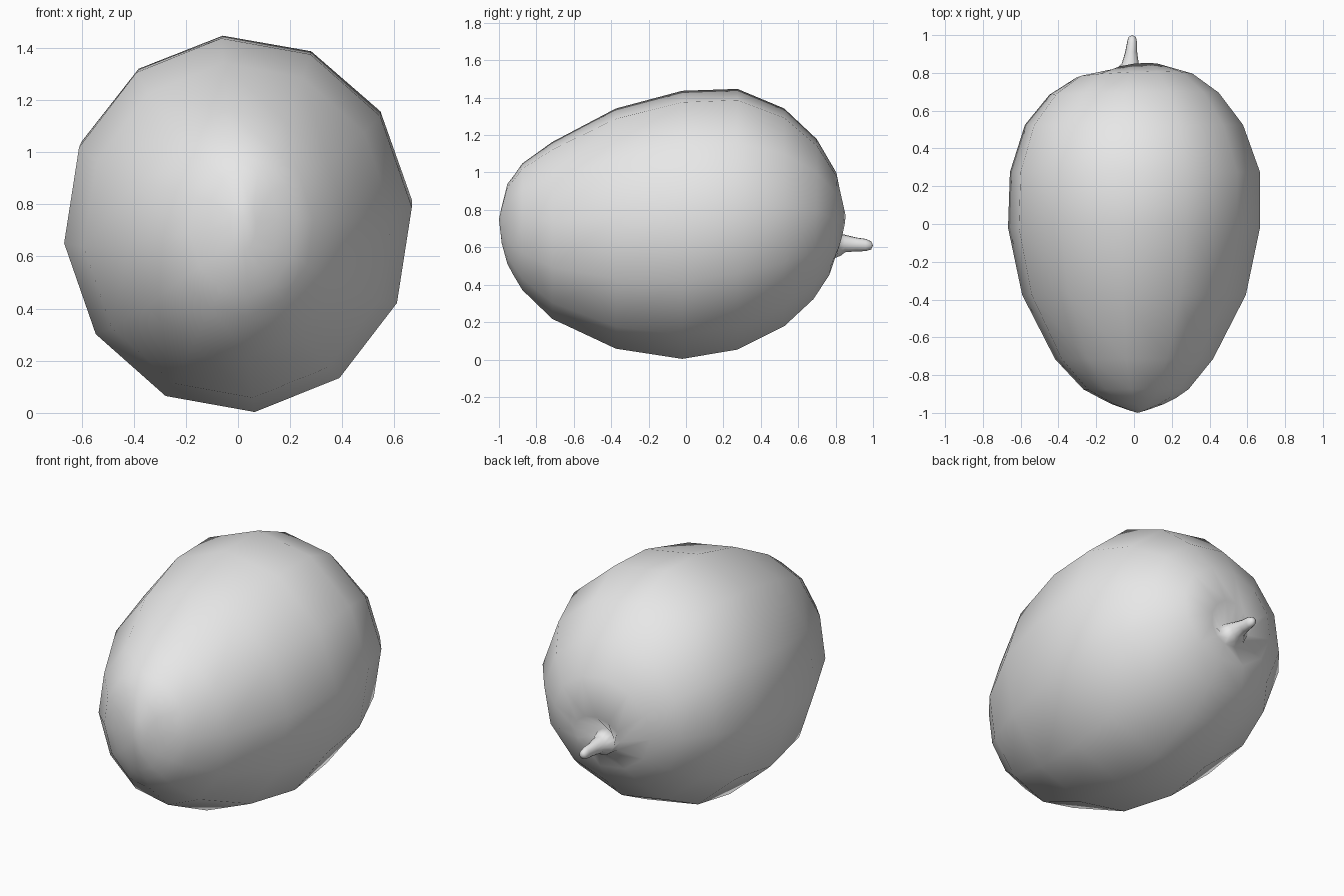
import bpy
import bmesh
from math import cos, sin, radians, tau

default_cube = bpy.data.objects.get("Cube")
if default_cube:
    bpy.data.objects.remove(default_cube, do_unlink=True)

SIDES = 12
TWIST = radians(5.5)

# Cross-sections along the fruit: y, centre x, centre z, radius x, radius z, slant
BODY = [
    (-.985, .02, .72, .05, .10, 0),
    (-.955, .02, .725, .135, .215, 0),
    (-.92, .02, .715, .205, .27, 0),
    (-.875, .01, .71, .28, .34, 0),
    (-.715, 0, .69, .42, .475, 0),
    (-.375, 0, .70, .595, .645, 0),
    (-.02, 0, .72, .67, .72, 0),
    (.275, .005, .75, .665, .70, 0),
    (.525, 0, .76, .58, .585, 0),
    (.69, 0, .75, .45, .43, .01),
    (.785, 0, .725, .31, .275, .02),
]
RIM_AND_DIMPLE = [
    (.82, .01, .66, .14, .12, .03),
    (.80, -.02, .62, .075, .065, -.03),
]
STEM = [
    (.85, -.02, .62, .045, .047, 0),
    (.91, -.015, .615, .032, .037, 0),
    (.96, -.01, .612, .027, .033, 0),
    (.99, -.01, .61, .02, .022, 0),
]


def add_ring(bm, y, cx, cz, rx, rz, slant):
    ring = []
    for i in range(SIDES):
        a = TWIST + tau * i / SIDES
        offset = slant * (sin(a) + cos(a) / 2)
        ring.append(bm.verts.new((cx + rx * cos(a), y + offset, cz + rz * sin(a))))
    return ring


def bridge(bm, first, second):
    for i in range(SIDES):
        j = (i + 1) % SIDES
        bm.faces.new((first[i], first[j], second[j], second[i]))


def close_end(bm, ring, point):
    tip = bm.verts.new(point)
    for i in range(SIDES):
        bm.faces.new((ring[i], ring[(i + 1) % SIDES], tip))


# Fruit skin, dimple and stem as one continuous smooth surface
bm = bmesh.new()
rings = [add_ring(bm, *section) for section in BODY + RIM_AND_DIMPLE + STEM]
for first, second in zip(rings, rings[1:]):
    bridge(bm, first, second)
close_end(bm, rings[0], (.02, -1, .75))
close_end(bm, rings[-1], (-.01, 1, .61))
bmesh.ops.recalc_face_normals(bm, faces=bm.faces)

mesh = bpy.data.meshes.new("fruit_with_stem")
bm.to_mesh(mesh)
bm.free()
for face in mesh.polygons:
    face.use_smooth = True

# Plain grey skin
skin = bpy.data.materials.new("light_grey")
skin.use_nodes = True
colour = (.8, .8, .8, 1)
skin.diffuse_color = colour
skin.node_tree.nodes["Principled BSDF"].inputs["Base Color"].default_value = colour
mesh.materials.append(skin)

fruit = bpy.data.objects.new("fruit_with_stem", mesh)
bpy.context.collection.objects.link(fruit)
